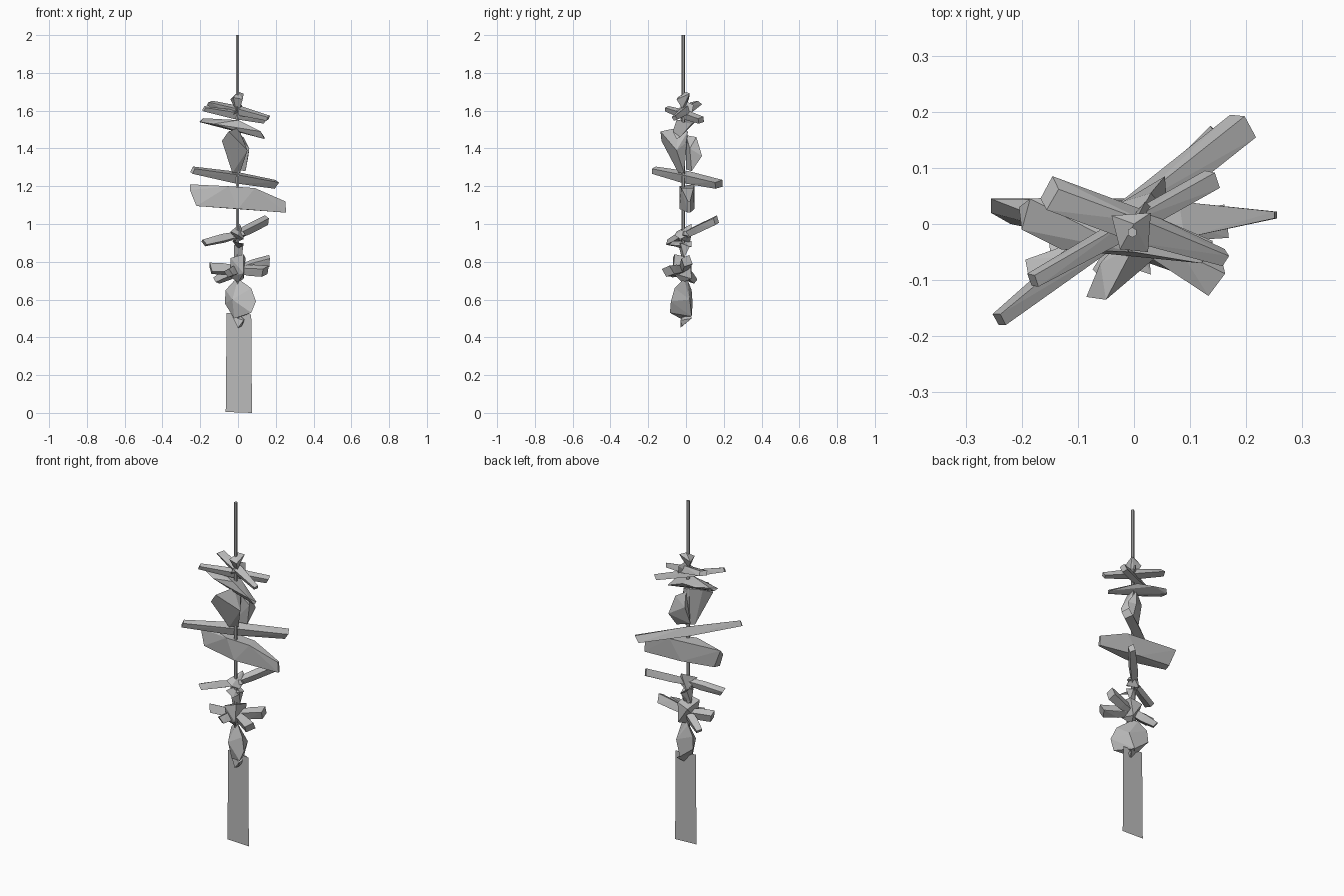
import bpy
import bmesh
from mathutils import Vector

default_cube = bpy.data.objects.get("Cube")
if default_cube:
    bpy.data.objects.remove(default_cube, do_unlink=True)

CM = 0.01                       # shapes below are given in hundredths
UP = Vector((0, 0, 1))
CORD = Vector((-0.3, -1.5, 0))  # where the cord hangs

# The one material
grey = bpy.data.materials.new("stone_grey")
colour = (0.5, 0.5, 0.5, 1)
grey.diffuse_color = colour
grey.use_nodes = True
for node in grey.node_tree.nodes:
    if node.type == "BSDF_PRINCIPLED":
        node.inputs["Base Color"].default_value = colour


def add_object(name, bm):
    """Turn a bmesh into a flat shaded object of the final size."""
    bmesh.ops.scale(bm, vec=(CM, CM, CM), verts=bm.verts)
    bmesh.ops.recalc_face_normals(bm, faces=bm.faces)
    mesh = bpy.data.meshes.new(name)
    bm.to_mesh(mesh)
    bm.free()
    mesh.materials.append(grey)
    obj = bpy.data.objects.new(name, mesh)
    bpy.context.collection.objects.link(obj)
    return obj


def stone(name, points):
    """Faceted stone: the convex hull of a few corner points."""
    bm = bmesh.new()
    for point in points:
        bm.verts.new(point)
    hull = bmesh.ops.convex_hull(bm, input=bm.verts[:])
    loose = [v for v in bm.verts if not v.link_faces]
    bmesh.ops.delete(bm, geom=loose, context="VERTS")
    bmesh.ops.dissolve_limit(bm, angle_limit=0.03, verts=bm.verts[:], edges=bm.edges[:])
    return add_object(name, bm)


def shard(name, start, end, start_size, middle_size, end_size):
    """Splinter with a chipped four-sided section; sizes are (width, height)."""
    start, end = Vector(start), Vector(end)
    along = (end - start).normalized()
    side = along.cross(UP).normalized()
    rise = side.cross(along)
    corners = []
    for place, (width, height) in ((0, start_size), (0.5, middle_size), (1, end_size)):
        centre = start.lerp(end, place)
        for across, lift in ((-1, -0.5), (0.5, -1), (1, 0.4), (-0.4, 1)):
            # chipped ends: the upper corners stand a little further along
            chip = along * lift * width * 0.15
            corners.append(centre + side * across * width / 2
                           + rise * lift * height / 2 + chip)
    return stone(name, corners)


# Cord that carries everything
cord = bmesh.new()
bmesh.ops.create_cone(cord, cap_ends=True, segments=6, radius1=0.9, radius2=0.9, depth=150)
bmesh.ops.translate(cord, vec=CORD + UP * 125, verts=cord.verts)
add_object("cord", cord)

# Thin paper strip at the bottom
strip = bmesh.new()
strip.faces.new([strip.verts.new(p) for p in
                 ((-6.5, -0.5, 0.5), (7.4, -0.5, 0), (7, -0.5, 52), (-6, -0.5, 53))])
add_object("paper_strip", strip)

# Small cap stone at the top
stone("cap_stone", ((-4, 1.5, 166), (3, 2, 169), (2.5, -5, 166), (-2.5, -4.5, 167),
                    (0, 0, 170), (-1, -1, 160), (1, -2, 161)))
stone("cap_lower_stone", ((-3, -2, 157), (3, 3, 158), (2, 4, 163), (-1, -5, 160), (0, 0, 165)))

# Upper crossing splinters
shard("upper_back_splinter", (-15, 5.5, 164), (16, -6, 156), (6, 3), (6, 5), (3, 3))
shard("upper_front_splinter", (-18, -10, 161), (14, 8, 155), (3, 3), (4, 5), (4, 4))
stone("upper_flat_splinter", ((-20.5, 3, 154), (-18.5, 4.5, 156), (-20, -1, 154), (-13, -4.5, 153),
                              (-10, 5, 154), (0, 3, 153), (0, -5, 155), (0, -2, 150),
                              (14, -5, 145), (14, -3, 146), (12, -7, 149)))

# Pair of leaning stones below the splinters
stone("leaning_front_stone", ((-8.5, -13, 144), (-5, -13.5, 149), (0, -4, 151), (1, 1, 149),
                              (2, 0, 143), (-6, -7, 147), (-3, -4, 127), (1, -1, 127),
                              (5, -5, 139)))
stone("leaning_back_stone", ((-3, 0, 129), (4, 3, 128), (5.5, 8.5, 136), (3, 5.5, 146),
                             (0, 0, 147), (6, 2, 140), (-2, 4, 140)))

# Long bar and broad plank
shard("long_bar", (-24, -17, 128.5), (19.5, 17.5, 121), (3, 4), (6, 6.5), (6, 5))
stone("broad_plank", ((-25.5, 4.5, 121), (-25.5, 2, 118), (-22, 0, 109.5), (-21, 4, 110),
                      (-5, -3.5, 120), (9, -2.5, 119), (8, 4, 119), (-5, 4, 120),
                      (0, -3.5, 108), (0, 4.5, 108), (25, 2.2, 112), (25, 1, 112),
                      (25.5, 2.2, 106), (25.5, 1, 106)))

# Middle bars reaching left and right
shard("middle_rising_bar", (-3, -3, 93), (15, 16, 102), (3, 4), (5, 5), (4, 5))
shard("middle_falling_bar", (3, 0, 95), (-18, -8.5, 90), (3, 3), (4, 5), (5, 4))
stone("middle_chip", ((-4, -5, 96), (3, -3, 92), (1, 3, 100), (-2, 2, 90), (3, 3, 95), (0, -6, 94)))
stone("middle_lower_chip", ((-3, -7, 91), (3, -9, 89), (2, 3, 88), (-2, 3, 91), (0, -2, 87)))

# Lower cluster of stubby bars
stone("cluster_top_stone", ((-2, -4, 89), (3, -3, 90), (2, 2, 88), (-1, 1, 90),
                            (-2, -2, 81), (2, -1, 82)))
stone("cluster_core", ((-4, -7, 82), (3, -6, 84), (4, 2, 82), (-3, 3, 80), (-4, -4, 72),
                       (3, -7, 74), (3, 3, 71), (0, -2, 69)))
for name, tip, root_size, tip_size in (
        ("cluster_right_bar", (16.5, 0.5, 80.5), (4, 4), (6, 6)),
        ("cluster_front_bar", (14.5, -9.5, 75), (4, 4), (7, 6)),
        ("cluster_left_bar", (-14.5, -4, 76.5), (4, 4), (5, 6)),
        ("cluster_back_bar", (-11.5, 4, 70), (5, 5), (4, 4)),
        ("cluster_near_bar", (-5, -9, 74), (4, 4), (5, 5))):
    root = CORD + UP * 76
    shard(name, root, tip, root_size, (5, 6), tip_size)

# Flat round stone and the small knot under it
stone("disc_stone", ((0, -1, 71), (-2, 1, 70), (7, -6, 66), (9.5, -8, 59), (7, -8.5, 53),
                     (-2, -3, 50), (2, 3, 51), (-7, 3.5, 58), (-6.5, 3, 65), (-3, -5, 60),
                     (5, 2, 60)))
stone("bottom_knot", ((-3, -2, 51), (4, 3, 50), (3, -3, 49), (0, -3, 45), (2, -2, 46), (0, 2, 53)))
